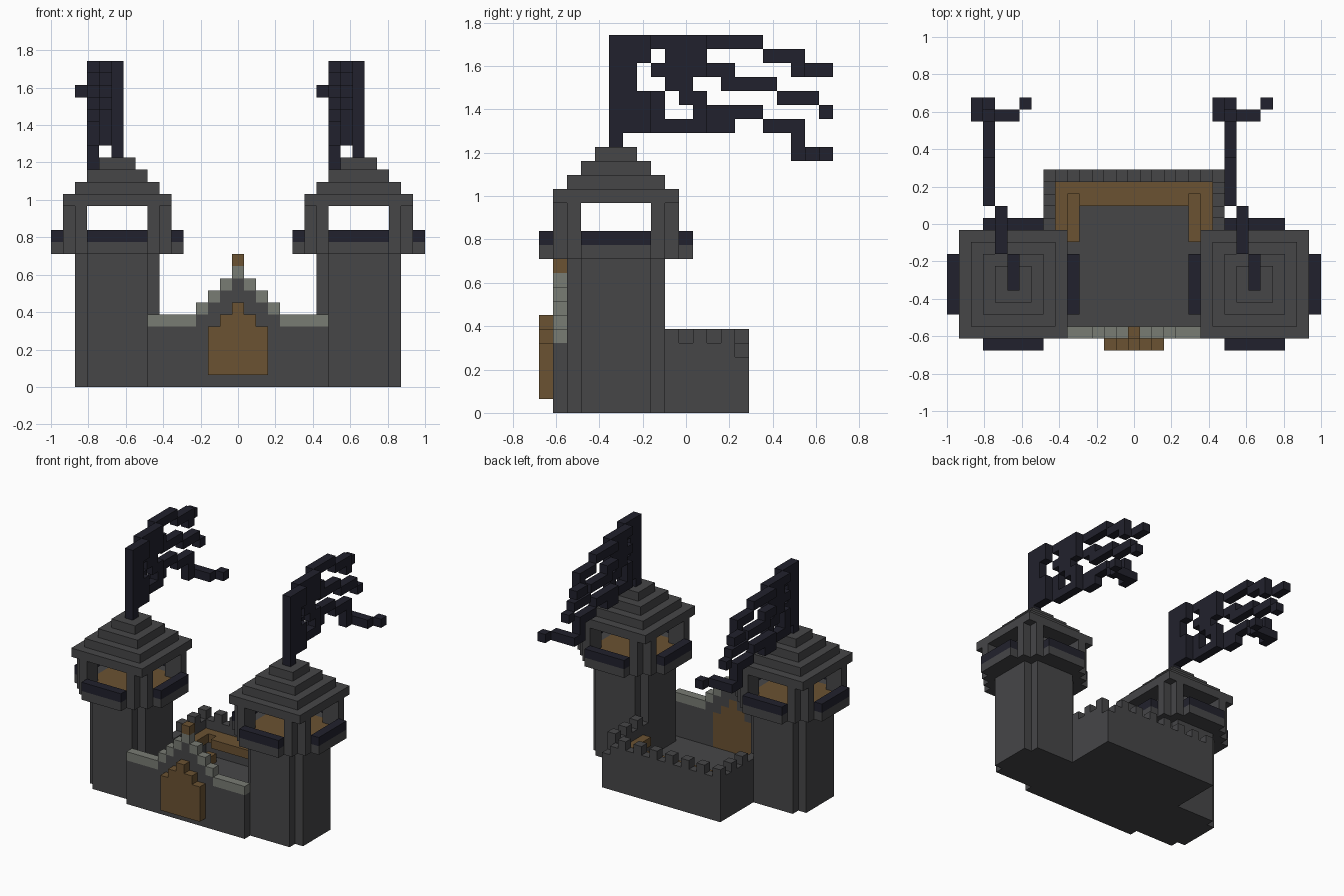
import bpy, bmesh
from mathutils import Vector

cube = bpy.data.objects.get("Cube")
if cube:
    bpy.data.objects.remove(cube, do_unlink=True)

U = 2 / 31  # edge of one block


def material(name, rgb):
    m = bpy.data.materials.new(name)
    m.use_nodes = True
    m.diffuse_color = (*rgb, 1)
    bsdf = next(n for n in m.node_tree.nodes if n.type == 'BSDF_PRINCIPLED')
    bsdf.inputs["Base Color"].default_value = (*rgb, 1)
    bsdf.inputs["Roughness"].default_value = 0.9
    return m


STONE = material("dark stone", (0.061, 0.061, 0.064))
TRIM = material("pale stone", (0.19, 0.2, 0.175))
WOOD = material("brown wood", (0.145, 0.084, 0.032))
NAVY = material("navy cloth", (0.0155, 0.0155, 0.026))


def box(x0, x1, y0, y1, z0, z1):
    """Set of block cells; upper bounds are exclusive."""
    return {(x, y, z) for x in range(x0, x1) for y in range(y0, y1) for z in range(z0, z1)}


def build(name, cells, mat, shift=0):
    """Make a mesh from the outer faces of a set of block cells."""
    bm = bmesh.new()
    verts = {}

    def vert(p):
        if p not in verts:
            verts[p] = bm.verts.new(((p[0] + shift) * U - 1, (p[1] - 10.5) * U, p[2] * U))
        return verts[p]

    for c in sorted(cells):
        for axis in range(3):
            for side in (0, 1):
                n = list(c)
                n[axis] += 2 * side - 1
                if tuple(n) in cells:
                    continue
                b, d = (axis + 1) % 3, (axis + 2) % 3
                ring = []
                for s, t in ((0, 0), (1, 0), (1, 1), (0, 1)):
                    p = list(c)
                    p[axis] += side
                    p[b] += s
                    p[d] += t
                    ring.append(vert(tuple(p)))
                bm.faces.new(ring if side else ring[::-1])
    mesh = bpy.data.meshes.new(name)
    bm.to_mesh(mesh)
    bm.free()
    mesh.materials.append(mat)
    ob = bpy.data.objects.new(name, mesh)
    bpy.context.collection.objects.link(ob)
    return ob


def disc(r, z0, z1):
    """Square of half width r around the tower axis with stepped corners."""
    return {c for c in box(5 - r, 6 + r, 5 - r, 6 + r, z0, z1)
            if abs(c[0] - 5) + abs(c[1] - 5) <= r + 2}


def square_ring(r, z, hole):
    cells = box(5 - r, 6 + r, 5 - r, 6 + r, z, z + 1)
    return cells - box(5 - hole, 6 + hole, 5 - hole, 6 + hole, z, z + 1) if hole >= 0 else cells


# Flag: runs of blocks along y for each height
FLAG_ROWS = {
    26: [(5, 16)],
    25: [(5, 8), (9, 12), (16, 19)],
    24: [(5, 7), (8, 14), (18, 21)],
    23: [(5, 7), (9, 11), (13, 17)],
    22: [(5, 9), (10, 12), (17, 20)],
    21: [(5, 9), (11, 16), (20, 21)],
    20: [(5, 14), (16, 19)],
    19: [(5, 6), (18, 19)],
}


def flag_cells():
    cells = set()
    for z, runs in FLAG_ROWS.items():
        for a, b in runs:
            for y in range(a, b):
                x = 5 if y < 8 else 4 if y < 12 else 3
                if z == 24 and y > 18:
                    x = 2
                cells.add((x, y, z))
    # curling lower tail
    return cells | {(3, 18, 18), (6, 20, 18)} | box(3, 6, 19, 20, 18, 19)


# Towers
for side, shift in (("right", 0), ("left", 20)):
    build(side + "_tower_shaft", disc(3, 0, 11), STONE, shift)
    floor = disc(3, 11, 12)
    build(side + "_tower_floor", floor, WOOD, shift)
    build(side + "_tower_platform", disc(5, 11, 12) - floor, STONE, shift)
    posts = set()
    rails = set()
    for a in (0, 1):
        rails |= box(3, 8, a * 10, a * 10 + 1, 12, 13)
        rails |= box(a * 10, a * 10 + 1, 3, 8, 12, 13)
        for b in (0, 1):
            for px, py in ((1, 2), (2, 1), (2, 2)):
                x, y = (10 - px if a else px), (10 - py if b else py)
                posts |= box(x, x + 1, y, y + 1, 12, 15)
    build(side + "_tower_posts", posts, STONE, shift)
    build(side + "_tower_rails", rails, NAVY, shift)
    roof = set()
    for step in range(4):
        roof |= square_ring(4 - step, 15 + step, 2 - step)
    build(side + "_tower_roof", roof, STONE, shift)
    build(side + "_flag", flag_cells(), NAVY, shift)

# Gate with stepped top, passing through the front wall
gate = set()
for x in range(13, 18):
    gate |= box(x, x + 1, 0, 2, 1, 7 - abs(x - 15))
build("gate", gate, WOOD)

# Front wall with stepped gable and pale coping
wall, coping = set(), set()
for x in range(8, 23):
    top = max(5, 9 - abs(x - 15))
    wall |= box(x, x + 1, 1, 2, 1, top)
    coping |= box(x, x + 1, 1, 2, top, top + 1)
build("front_wall", wall - gate, STONE)
build("front_coping", coping, TRIM)
build("gable_finial", box(15, 16, 1, 2, 10, 11), WOOD)

# Courtyard base and outer walls with battlements
build("courtyard_base", box(8, 23, 1, 15, 0, 1), STONE)
walls = box(8, 9, 8, 15, 1, 5) | box(22, 23, 8, 15, 1, 5) | box(8, 23, 14, 15, 1, 5)
for x in range(8, 22, 2):
    walls.add((x, 14, 5))
for y in (9, 11, 13):
    walls.add((22, y, 5))
for y in (10, 12):
    walls.add((8, y, 5))
walls.discard((22, 14, 4))
build("courtyard_walls", walls, STONE)

# Wooden walkway and low side steps
steps = box(10, 11, 9, 13, 1, 2) | box(20, 21, 9, 13, 1, 2)
walk = box(9, 22, 12, 14, 3, 4) | box(9, 10, 9, 12, 3, 4) | box(21, 22, 9, 12, 3, 4)
build("walkway", {c for c in walk if (c[0], c[1], 1) not in steps}, WOOD)
build("side_steps", steps, WOOD)
